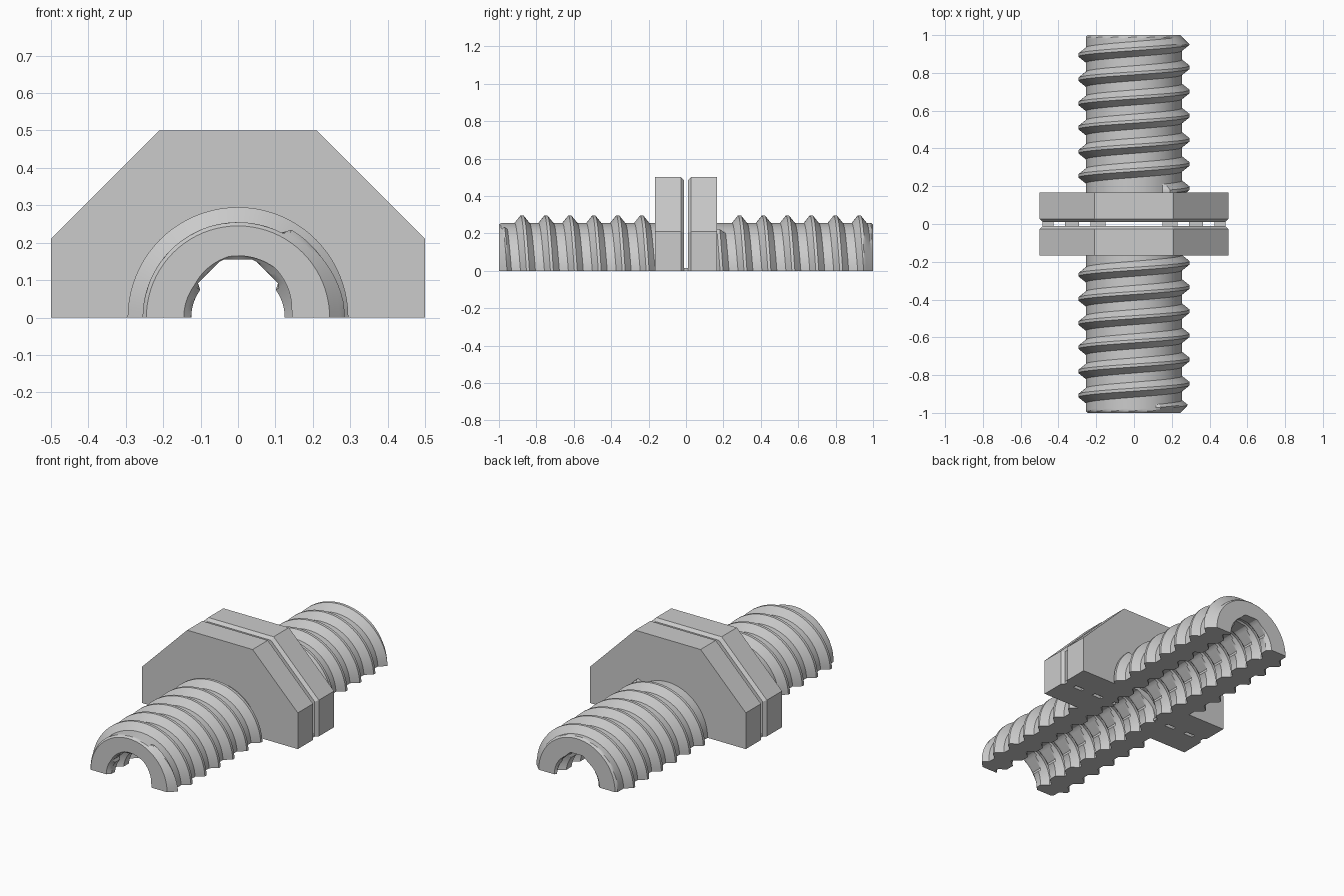
import bpy, bmesh
from math import sin, cos, pi

if "Cube" in bpy.data.objects:
    bpy.data.objects.remove(bpy.data.objects["Cube"])

grey = bpy.data.materials.new("plain_grey")
grey.use_nodes = True
colour = (0.6, 0.6, 0.6, 1)
grey.diffuse_color = colour
grey.node_tree.nodes["Principled BSDF"].inputs["Base Color"].default_value = colour

PITCH, SEGS, ROWS = 0.128, 40, 16
ROOT, CREST = 0.255, 0.295
BORE_MIN, BORE_MAX = 0.125, 0.165
GAP, FLANGE = 0.011, 0.166


def finish(bm, name):
    bmesh.ops.remove_doubles(bm, verts=bm.verts, dist=0.00005)
    bmesh.ops.recalc_face_normals(bm, faces=bm.faces)
    mesh = bpy.data.meshes.new(name)
    bm.to_mesh(mesh)
    bm.free()
    mesh.materials.append(grey)
    ob = bpy.data.objects.new(name, mesh)
    bpy.context.collection.objects.link(ob)
    bpy.ops.object.select_all(action='DESELECT')
    ob.select_set(True)
    bpy.context.view_layer.objects.active = ob
    bpy.ops.object.shade_smooth_by_angle(angle=0.4)
    return ob


def ridge(y, angle, top_crest):
    """Thread height from 0 (root) to 1 (crest), and the centre of the ridge."""
    first = top_crest - PITCH * (angle / (2 * pi) - 0.25)
    centre = first + PITCH * round((y - first) / PITCH)
    height = (0.04 - abs(y - centre)) / 0.032
    return max(0, min(1, height)), centre


def outer_radius(y, angle, top_crest):
    height, centre = ridge(y, angle, top_crest)
    if not FLANGE + 0.005 < abs(centre) < 0.995:
        height = 0
    # the free end is chamfered
    return min(ROOT + height * (CREST - ROOT), 0.245 + 1 - abs(y))


def bore_radius(y, angle, top_crest):
    height, _ = ridge(y, angle, top_crest)
    r = BORE_MIN + height * (BORE_MAX - BORE_MIN)
    r = max(r, 0.145 - (1 - abs(y)))
    # flat-topped roof with sloping sides along the bore
    if 0.2 * pi < angle < 0.8 * pi:
        r = max(r, min(0.155 / sin(angle), 0.198 / (abs(cos(angle)) + sin(angle))))
    return r


def threaded_half(name, start, end, top_crest):
    """Half tube whose mesh rows follow the thread."""
    bm = bmesh.new()
    step = PITCH / ROWS
    # rows are aligned with the ridge corners
    first = top_crest + PITCH / 4
    i0 = int((start - first) / step) - 2
    i1 = int((end + PITCH / 2 - first) / step) + 2
    skins = []
    for radius in (outer_radius, bore_radius):
        grid = []
        for i in range(i0, i1 + 1):
            row = []
            for j in range(SEGS + 1):
                a = pi * j / SEGS
                y = first + i * step - PITCH * a / (2 * pi)
                y = max(start, min(end, y))
                r = radius(y, a, top_crest)
                row.append(bm.verts.new((r * cos(a), y, r * sin(a))))
            grid.append(row)
        skins.append(grid)
        for low, high in zip(grid, grid[1:]):
            for j in range(SEGS):
                bm.faces.new((low[j], low[j + 1], high[j + 1], high[j]))
    out, bore = skins
    # flat cut faces on the ground plane
    for j in (0, SEGS):
        for i in range(len(out) - 1):
            bm.faces.new((out[i][j], out[i + 1][j], bore[i + 1][j], bore[i][j]))
    # end faces
    for i in (0, -1):
        for j in range(SEGS):
            bm.faces.new((out[i][j], out[i][j + 1], bore[i][j + 1], bore[i][j]))
    return finish(bm, name)


def flange(name, side):
    """Half octagon plate with a chamfer towards the gap."""
    bm = bmesh.new()
    right = [(0.5, 0), (0.5, 0.21), (0.21, 0.5)]
    rim = right + [(-x, z) for x, z in reversed(right)]
    arc = [(-ROOT * cos(pi * j / SEGS), ROOT * sin(pi * j / SEGS)) for j in range(SEGS + 1)]
    loops = []
    for y, scale in ((FLANGE, 1), (0.027, 1), (GAP, 0.968)):
        pts = [(x * scale, z * scale) for x, z in rim] + arc
        loops.append([bm.verts.new((x, side * y, z)) for x, z in pts])
    for a, b in zip(loops, loops[1:]):
        for i in range(len(a)):
            k = (i + 1) % len(a)
            bm.faces.new((a[i], a[k], b[k], b[i]))
    bm.faces.new(loops[0])
    bm.faces.new(loops[-1])
    return finish(bm, name)


def tab(name, x0, x1):
    bm = bmesh.new()
    bmesh.ops.create_cube(bm, size=1)
    for v in bm.verts:
        v.co.x = x0 if v.co.x < 0 else x1
        v.co.y *= 2 * GAP
        v.co.z = 0 if v.co.z < 0 else 0.015
    return finish(bm, name)


threaded_half("front_threaded_tube", -1, -GAP, -0.877)
threaded_half("back_threaded_tube", GAP, 1, 0.286)
flange("front_flange", -1)
flange("back_flange", 1)

# thin bridges joining the two halves across the gap
for i, (x0, x1) in enumerate(((0.15, 0.23), (0.29, 0.365), (0.425, 0.484))):
    tab(f"left_bridge_{i + 1}", x0, x1)
    tab(f"right_bridge_{i + 1}", -x1, -x0)
